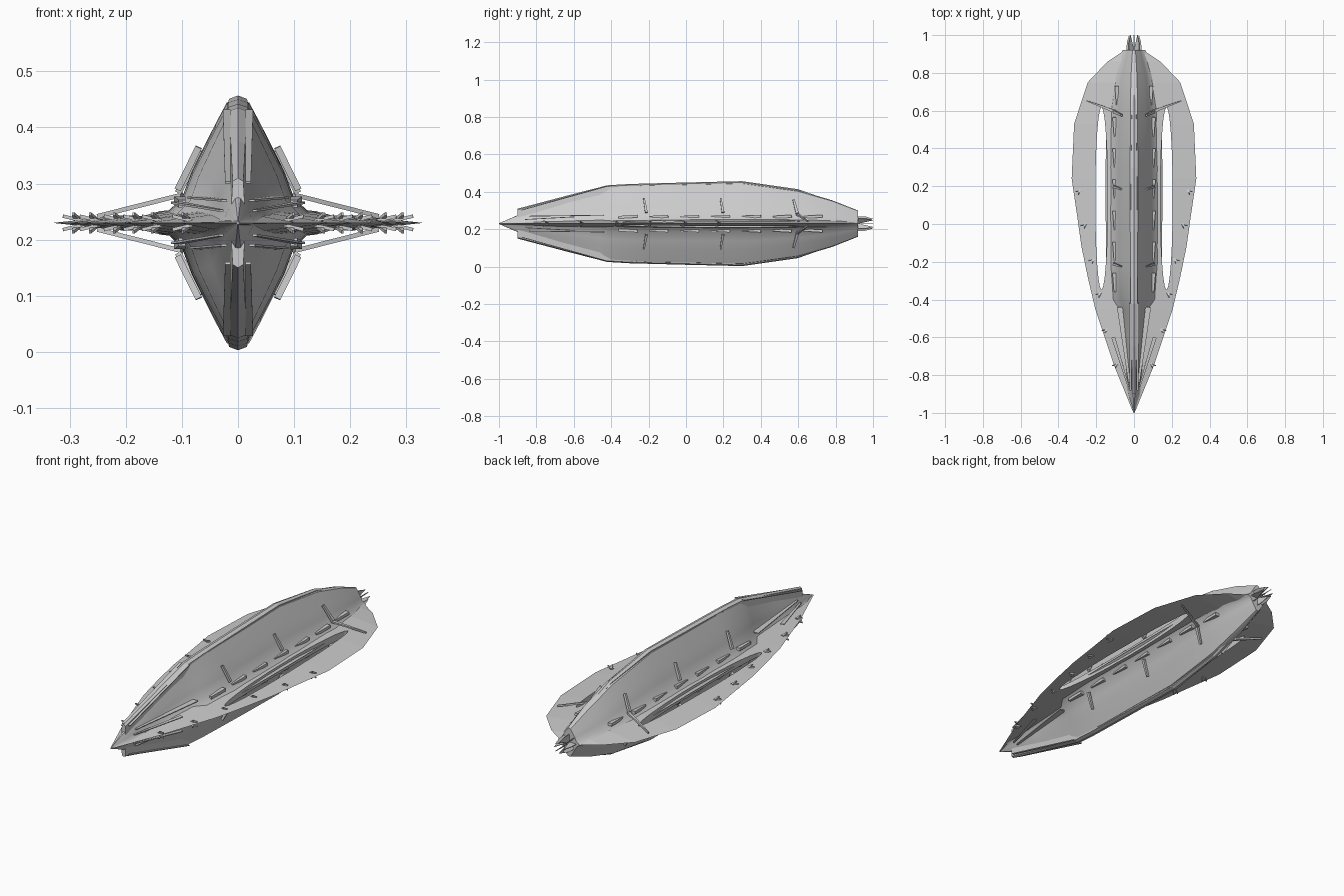
import bpy, bmesh, math
from mathutils import Vector, Matrix

if "Cube" in bpy.data.objects:
    bpy.data.objects.remove(bpy.data.objects["Cube"])

CZ = 0.23  # height of the horizontal symmetry plane


def finish(name, bm, smooth=None):
    bmesh.ops.recalc_face_normals(bm, faces=bm.faces)
    me = bpy.data.meshes.new(name)
    bm.to_mesh(me)
    bm.free()
    ob = bpy.data.objects.new(name, me)
    bpy.context.collection.objects.link(ob)
    bpy.ops.object.select_all(action='DESELECT')
    ob.select_set(True)
    bpy.context.view_layer.objects.active = ob
    if smooth:
        bpy.ops.object.shade_smooth_by_angle(angle=math.radians(smooth))
    return ob


def loft(bm, rings):
    """Skin closed rings of equal point count and cap both ends."""
    vs = [[bm.verts.new(p) for p in r] for r in rings]
    n = len(vs[0])
    for a, b in zip(vs, vs[1:]):
        for i in range(n):
            j = (i + 1) % n
            bm.faces.new((a[i], a[j], b[j], b[i]))
    bm.faces.new(vs[0])
    bm.faces.new(vs[-1])


def blade(bm, a, b, wa, wb, thick=0.004):
    """Thin tapered bar from a to b, wa/wb wide along y."""
    a, b = Vector(a), Vector(b)
    d = (b - a).normalized()
    u = Vector((0, 1, 0)) if abs(d.y) < 0.8 else Vector((1, 0, 0))
    u = (u - d * u.dot(d)).normalized()
    v = d.cross(u)
    loft(bm, [[p + u * (s * w / 2) + v * (t * thick / 2)
               for s, t in ((-1, -1), (1, -1), (1, 1), (-1, 1))]
              for p, w in ((a, wa), (b, wb))])


def four_way(p):
    return [Vector((sx * p[0], p[1], CZ + sz * p[2])) for sx in (1, -1) for sz in (1, -1)]


def blades(bm, a, b, wa, wb, thick=0.004):
    for p, q in zip(four_way(a), four_way(b)):
        blade(bm, p, q, wa, wb, thick)


# hull: concave star section, lofted nose to tail (y, half width, half height)
quad = [(1.35, .05), (1.0, .2), (.82, .42), (.6, .62), (.4, .8), (.2, .97), (0, 1)]
ring = ([(1.5, 0)] + quad + [(-x, z) for x, z in quad[-2::-1]] + [(-1.5, 0)]
        + [(-x, -z) for x, z in quad] + [(x, -z) for x, z in quad[-2::-1]])
stations = [(-1, .001, .002), (-.9, .024, .045), (-.7, .042, .105), (-.46, .058, .18),
            (-.40, .085, .2), (-.2, .098, .211), (.05, .1, .215), (.3, .1, .221),
            (.6, .098, .178), (.78, .08, .125), (.92, .04, .07)]
bm = bmesh.new()
loft(bm, [[(x * w, y, CZ + z * h) for x, z in ring] for y, w, h in stations])
finish("hull", bm, 35)

# wing plate: thin diamond section following the leaf outline (y, half width, root thickness)
outline = [(-1, .003, .003), (-.75, .105, .02), (-.57, .165, .026), (-.45, .205, .03),
           (-.28, .245, .034), (-.12, .278, .036), (.05, .302, .036), (.24, .33, .036),
           (.53, .317, .034), (.75, .245, .028), (.86, .14, .02), (.92, .05, .014)]
bm = bmesh.new()
loft(bm, [[(w, y, CZ), (0, y, CZ + t), (-w, y, CZ), (0, y, CZ - t)] for y, w, t in outline])
wing = finish("wing", bm)

# long pointed slots cut through both wings
bm = bmesh.new()
for s in (1, -1):
    arc = [math.pi * i / 12 for i in range(13)]
    prof = [(.172 + .033 * math.sin(a), .135 - .485 * math.cos(a)) for a in arc]
    prof += [(.172 - .033 * math.sin(a), .135 - .485 * math.cos(a)) for a in arc[-2:0:-1]]
    loft(bm, [[(s * x, y, CZ + z) for x, y in prof] for z in (-.1, .1)])
cutter = finish("slot_cutter", bm)
cutter.hide_render = True
mod = wing.modifiers.new("slots", 'BOOLEAN')
mod.operation = 'DIFFERENCE'
mod.solver = 'EXACT'
mod.object = cutter
bpy.context.view_layer.objects.active = wing
bpy.ops.object.modifier_apply(modifier=mod.name)
bpy.data.objects.remove(cutter)

# ridge keels above and below: (y, top, bottom, half width)
keel = [(-.9, .08, .03, .012), (-.65, .146, .08, .016), (-.42, .205, .15, .022),
        (-.3, .212, .18, .022), (0, .22, .19, .022), (.3, .227, .19, .02),
        (.6, .184, .15, .014), (.92, .07, .05, .008)]
bm = bmesh.new()
for s in (1, -1):
    loft(bm, [[(-w, y, CZ + s * b), (w, y, CZ + s * b), (w * .8, y, CZ + s * (t - .006)),
               (0, y, CZ + s * t), (-w * .8, y, CZ + s * (t - .006))] for y, t, b, w in keel])
finish("ridge_keels", bm)

# nose plates lying beside the keel and between hull and wing
bm = bmesh.new()
blades(bm, (.018, -.88, .072), (.02, -.42, .2), .01, .014)
blades(bm, (.03, -.86, .022), (.11, -.6, .036), .008, .02)
blades(bm, (.025, -.84, .04), (.075, -.44, .045), .01, .03)
finish("nose_plates", bm)

# ribs clinging to the hull, the rear pair bending out over the wing
bm = bmesh.new()
for y in (-.22, .19):
    blades(bm, (.07, y - .005, .135), (.107, y + .008, .06), .008, .014, .012)
blades(bm, (.066, .575, .128), (.106, .595, .055), .01, .016, .012)
blades(bm, (.1, .595, .05), (.25, .652, .012), .016, .005, .008)
finish("hull_ribs", bm)

# low panels along the hull root
bm = bmesh.new()
for i in range(7):
    y = -.36 + i * .165
    w = .1 if y < .55 else .088
    blades(bm, (w, y, .034), (w + .004, y + .1, .04), .012, .02, .014)
finish("root_panels", bm)

# small prongs along the wing edge
bm = bmesh.new()
for x, y in ((.298, .17), (.268, -.01), (.225, -.195), (.19, -.375), (.157, -.565), (.103, -.75)):
    blades(bm, (x - .02, y + .006, .004), (x + .014, y, .012), .014, .003, .006)
    blades(bm, (x - .012, y + .012, .006), (x - .004, y - .012, .016), .012, .004, .006)
finish("wing_prongs", bm)

# tail: splayed radial fins
bm = bmesh.new()
for i in range(8):
    a = math.tau * i / 8
    m = Matrix.Translation((0, 0, CZ)) @ Matrix.Rotation(a, 4, 'Y')
    prof = [(.002, .9), (.04, .9), (.038, .96), (.026, 1.0), (.004, .93)]
    loft(bm, [[m @ Vector((x, y, t)) for x, y in prof] for t in (-.0015, .0015)])
finish("tail_fins", bm)
